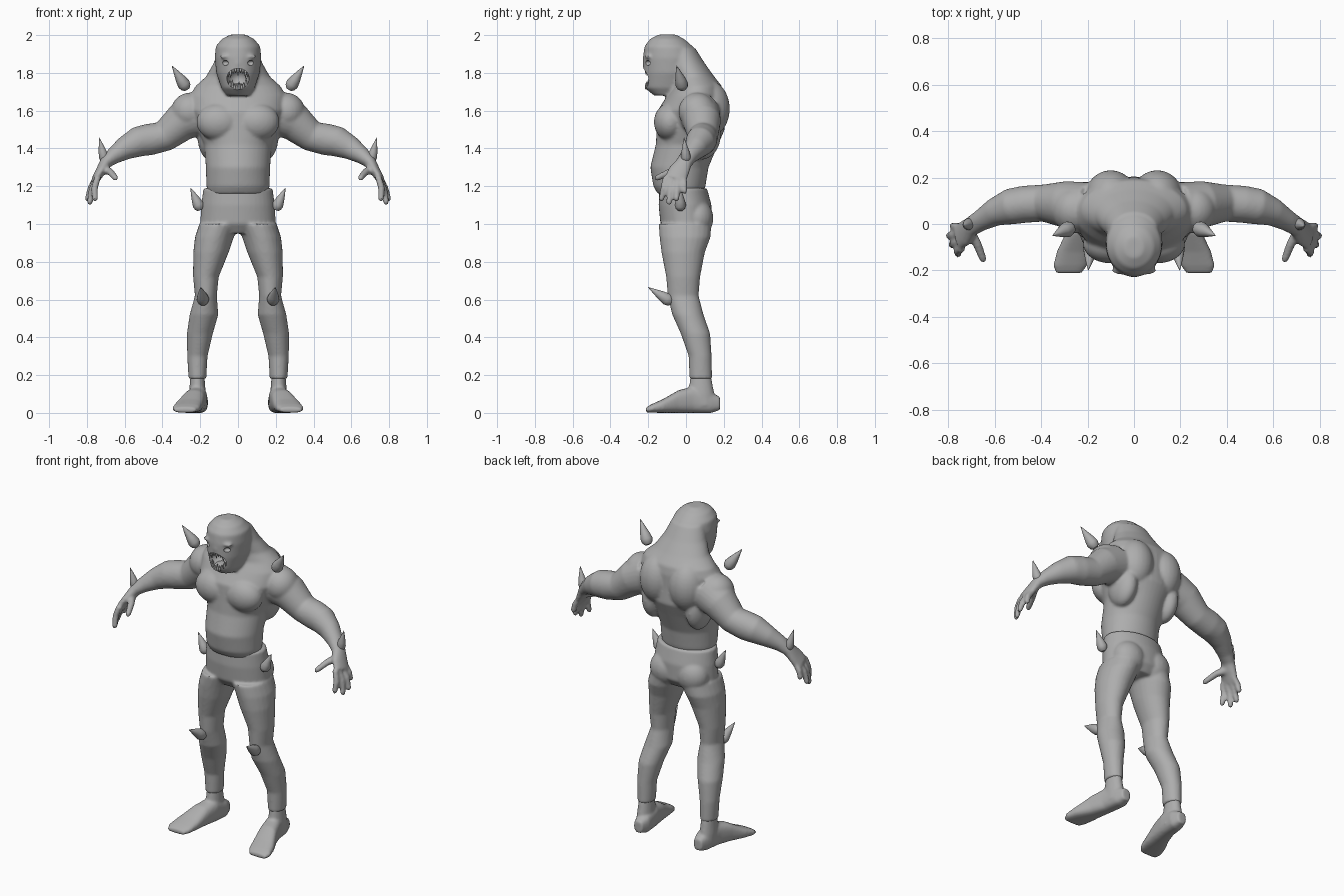
import bpy, bmesh, math
from mathutils import Vector, Matrix

if "Cube" in bpy.data.objects:
    bpy.data.objects.remove(bpy.data.objects["Cube"])

X, Y, Z = Vector((1, 0, 0)), Vector((0, 1, 0)), Vector((0, 0, 1))
SIDES = {"left": 1, "right": -1}

skin = bpy.data.materials.new("plain_grey")
skin.use_nodes = True
grey = (0.42, 0.42, 0.42, 1)
skin.diffuse_color = grey
for node in skin.node_tree.nodes:
    if node.type == 'BSDF_PRINCIPLED':
        node.inputs["Base Color"].default_value = grey


def loft(bm, rings, side=1, axis=None, ref=Y, power=1.0, count=24):
    """Skin a row of oval rings given as x, y, z, radius, radius."""
    centres = [Vector(r[:3]) for r in rings]
    last = len(rings) - 1
    loops = []
    for i, ring in enumerate(rings):
        t = axis or (centres[min(i + 1, last)] - centres[max(i - 1, 0)]).normalized()
        u = ref.cross(t).normalized()
        v = t.cross(u)
        loop = []
        for k in range(count):
            a = math.tau * k / count
            c, s = math.cos(a), math.sin(a)
            c = math.copysign(abs(c) ** power, c)
            s = math.copysign(abs(s) ** power, s)
            p = centres[i] + u * ring[3] * c + v * ring[4] * s
            p.x *= side
            loop.append(bm.verts.new(p))
        loops.append(loop)
    for low, high in zip(loops, loops[1:]):
        for k in range(count):
            n = (k + 1) % count
            bm.faces.new((low[k], low[n], high[n], high[k]))
    bm.faces.new(loops[0])
    bm.faces.new(loops[-1])


def blob(bm, centre, radii, side=1):
    """Add an ellipsoid."""
    place = Matrix.Translation((centre[0] * side, centre[1], centre[2]))
    bmesh.ops.create_uvsphere(bm, u_segments=24, v_segments=16, radius=1,
                              matrix=place @ Matrix.Diagonal((*radii, 1)))


def finish(name, bm):
    bmesh.ops.recalc_face_normals(bm, faces=bm.faces[:])
    mesh = bpy.data.meshes.new(name)
    bm.to_mesh(mesh)
    bm.free()
    mesh.materials.append(skin)
    obj = bpy.data.objects.new(name, mesh)
    bpy.context.collection.objects.link(obj)
    return obj


def fuse(obj, smooth=8, cutter=None):
    """Melt overlapping volumes into one skin, then carve with the cutter."""
    remesh = obj.modifiers.new("Fuse", 'REMESH')
    remesh.mode = 'VOXEL'
    remesh.voxel_size = 0.008
    soften = obj.modifiers.new("Soften", 'SMOOTH')
    soften.factor = 0.5
    soften.iterations = smooth
    if cutter:
        carve = obj.modifiers.new("Carve", 'BOOLEAN')
        carve.operation = 'DIFFERENCE'
        carve.object = cutter
    graph = bpy.context.evaluated_depsgraph_get()
    mesh = bpy.data.meshes.new_from_object(obj.evaluated_get(graph))
    obj.modifiers.clear()
    obj.data = mesh
    mesh.materials.clear()
    mesh.materials.append(skin)
    if cutter:
        bpy.data.objects.remove(cutter)


# Upper body: trunk and thick neck
body = bmesh.new()
trunk = [(1.16, -.03, .16, .12), (1.2, -.035, .167, .138), (1.3, -.035, .17, .154),
         (1.42, .005, .18, .165), (1.5, .025, .215, .18), (1.6, .025, .25, .175),
         (1.68, .05, .255, .15), (1.73, .06, .225, .13), (1.78, .04, .17, .11),
         (1.85, .005, .13, .095), (1.93, -.025, .1, .075)]
loft(body, [(0, y, z, rx, ry) for z, y, rx, ry in trunk], axis=Z, count=40)

# Head
head = [(1.68, -.1, .06, .07), (1.72, -.09, .088, .128), (1.8, -.08, .115, .146),
        (1.88, -.083, .123, .145), (1.94, -.092, .118, .128), (1.98, -.1, .085, .09),
        (2.003, -.1, .04, .045)]
loft(body, [(0, y, z, rx, ry) for z, y, rx, ry in head], axis=Z, count=40)
blob(body, (0, -.218, 1.85), (.018, .014, .02))

arm = [(.2, .07, 1.585, .12, .11), (.3, .085, 1.54, .102, .1), (.39, .09, 1.465, .082, .08),
       (.47, .085, 1.447, .084, .08), (.53, .075, 1.435, .08, .078), (.6, .05, 1.4, .062, .06),
       (.66, .015, 1.36, .044, .046), (.7, -.01, 1.325, .033, .043),
       (.73, -.04, 1.275, .026, .058), (.755, -.06, 1.235, .022, .055)]
# Finger knuckle depth, then fingertip
fingers = [(-.012, .78, -.008, 1.16), (-.043, .797, -.05, 1.12),
           (-.075, .785, -.09, 1.102), (-.105, .757, -.13, 1.12)]

for side in SIDES.values():
    # Muscles and brow
    blob(body, (.1, -.085, 1.54), (.12, .085, .1), side)
    blob(body, (.1, .12, 1.61), (.11, .112, .15), side)
    blob(body, (.15, .08, 1.47), (.065, .105, .13), side)
    blob(body, (.255, .06, 1.595), (.1, .1, .1), side)
    blob(body, (.055, -.2, 1.886), (.042, .018, .013), side)
    # Arm, fingers and thumb
    loft(body, arm, side)
    for ky, x, y, z in fingers:
        loft(body, [(.742, ky, 1.25, .018, .018),
                    (.01 + (.742 + x) / 2, (ky + y) / 2, (1.26 + z) / 2, .018, .018),
                    (x, y, z + .01, .016, .016), (x, y, z, .01, .01)], side, count=12)
    loft(body, [(.71, -.03, 1.29, .025, .025), (.675, -.085, 1.275, .02, .02),
                (.65, -.15, 1.245, .017, .017), (.645, -.165, 1.237, .01, .01)],
         side, ref=Z, count=12)

# Mouth and eye sockets are carved out of the head
hollow = bmesh.new()
blob(hollow, (0, -.21, 1.77), (.06, .08, .055))
for side in SIDES.values():
    blob(hollow, (.068, -.203, 1.853), (.02, .02, .014), side)
cutter = finish("mouth_cutter", hollow)
cutter.hide_render = True
fuse(finish("upper_body", body), cutter=cutter)

# Teeth: long fangs above, a shorter row below
teeth = bmesh.new()
for root, number, spread, length in ((1.828, 9, .052, -.034), (1.712, 8, .042, .034)):
    for i in range(number):
        f = 2 * i / (number - 1) - 1
        size = length * (1.25 if i % 3 == 1 else 0.85)
        curve = .02 * f * f
        z = root - math.copysign(.02 * f * f, -length)
        loft(teeth, [(spread * f, curve - .208, z, .0075, .0075),
                     (spread * f, curve - .212, z + size * .5, .006, .006),
                     (spread * f, curve - .21, z + size, .001, .001)], count=8)
finish("teeth", teeth)

tongue = bmesh.new()
blob(tongue, (0, -.165, 1.732), (.034, .045, .014))
finish("tongue", tongue)

# Trousers: hips, buttocks and legs
trousers = bmesh.new()
loft(trousers, [(0, -.015, 1.19, .183, .126), (0, -.005, 1.1, .195, .14),
                (0, 0, 1, .2, .135), (0, 0, .95, .13, .1)], axis=Z, count=40)
leg = [(.1, -.005, 1, .105, .14), (.125, -.005, .93, .103, .135), (.143, -.015, .85, .094, .115),
       (.17, -.015, .72, .068, .09), (.17, -.015, .62, .058, .082), (.18, .01, .52, .076, .083),
       (.202, .05, .42, .069, .078), (.215, .075, .3, .054, .061), (.215, .078, .18, .047, .06)]
for side in SIDES.values():
    loft(trousers, leg, side, axis=Z)
    blob(trousers, (.09, .06, 1.03), (.1, .085, .1), side)
fuse(finish("trousers", trousers), smooth=6)

# Feet, splayed outwards, and the spikes
ankle = [(.215, .078, .22, .035, .05), (.215, .08, .1, .045, .07), (.21, .08, .04, .05, .085)]
foot = [(.205, .18, .05, .028, .035), (.205, .13, .055, .046, .056), (.215, .04, .07, .052, .07),
        (.235, -.04, .06, .06, .06), (.26, -.12, .037, .072, .037),
        (.275, -.18, .024, .073, .023), (.28, -.212, .015, .055, .014)]
spikes = {"shoulder": ((.28, -.02, 1.73), (.35, -.05, 1.838), .034),
          "wrist": ((.708, 0, 1.345), (.735, -.01, 1.458), .026),
          "hip": ((.205, -.03, 1.09), (.252, -.03, 1.192), .03),
          "knee": ((.185, -.09, .595), (.197, -.2, .665), .033)}
profile = ((-.15, .5), (-.05, .85), (.1, 1), (.35, .8), (.7, .4), (1, .03))

for label, side in SIDES.items():
    bm = bmesh.new()
    loft(bm, ankle, side, axis=Z)
    loft(bm, foot, side, axis=-Y, ref=Z, power=0.75)
    fuse(finish(label + "_foot", bm), smooth=4)
    for part, (base, tip, radius) in spikes.items():
        base, tip = Vector(base), Vector(tip)
        bm = bmesh.new()
        loft(bm, [(*base.lerp(tip, f), radius * w, radius * w) for f, w in profile],
             side, count=16)
        finish(f"{label}_{part}_spike", bm)

# Smooth shading, keeping the carved edges crisp
bpy.ops.object.select_all(action='DESELECT')
for obj in bpy.context.collection.objects:
    if obj.type == 'MESH' and skin.name in obj.data.materials:
        obj.select_set(True)
        bpy.context.view_layer.objects.active = obj
bpy.ops.object.shade_smooth_by_angle(angle=math.radians(45))
